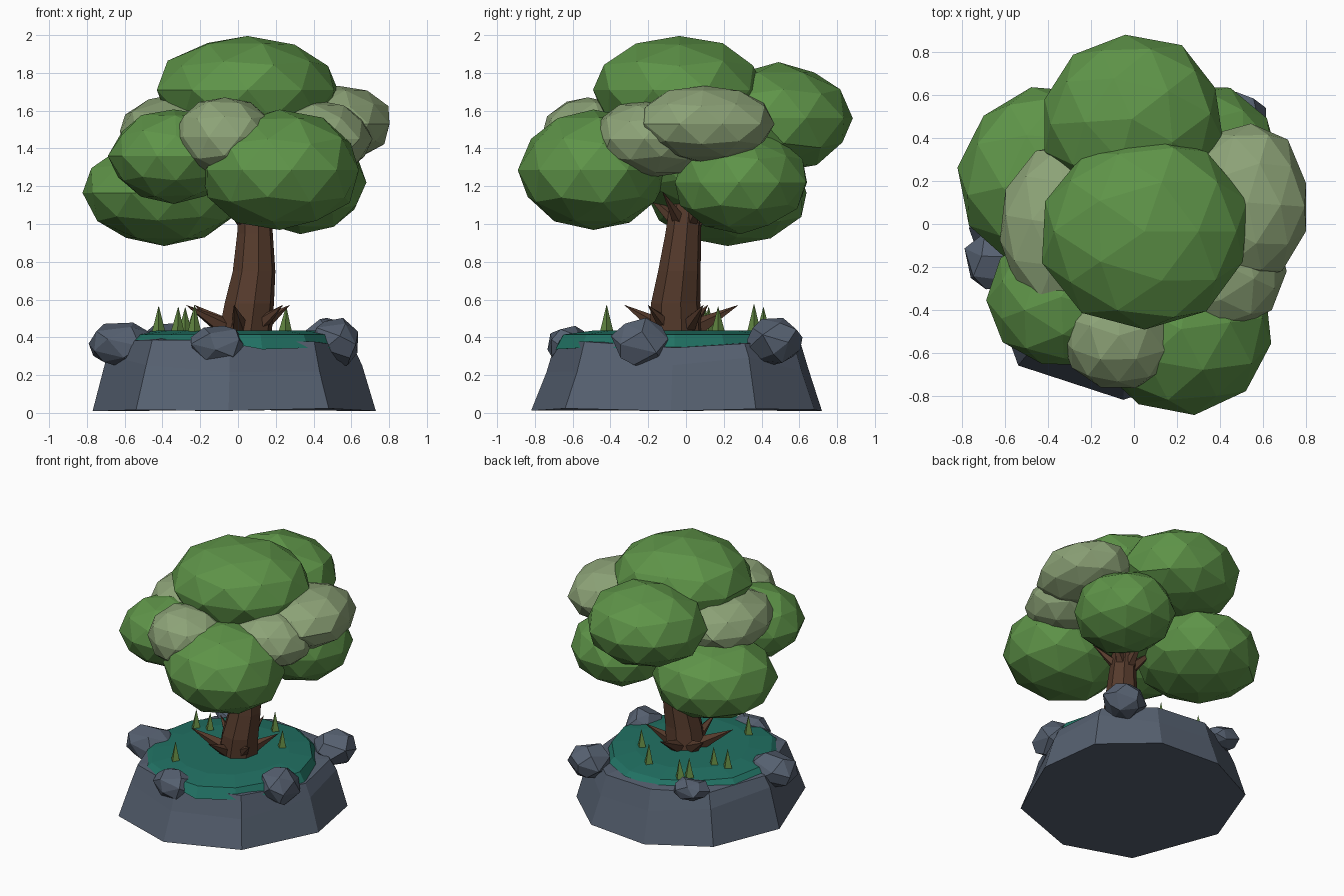
import bpy, bmesh, math, random
from mathutils import Vector, Matrix

if "Cube" in bpy.data.objects:
    bpy.data.objects.remove(bpy.data.objects["Cube"])

random.seed(7)


def material(name, rgb):
    m = bpy.data.materials.new(name)
    m.diffuse_color = (*rgb, 1)
    m.use_nodes = True
    m.node_tree.nodes["Principled BSDF"].inputs["Base Color"].default_value = m.diffuse_color
    return m


LEAF = material("leaf_green", (0.112, 0.295, 0.065))
PALE = material("pale_leaf", (0.265, 0.365, 0.185))
BARK = material("bark_brown", (0.092, 0.043, 0.025))
ROCK = material("slate_rock", (0.092, 0.117, 0.162))
TURF = material("teal_turf", (0.015, 0.165, 0.125))
BLADE = material("grass_blade", (0.125, 0.25, 0.055))


def finish(name, bm, mat):
    bmesh.ops.recalc_face_normals(bm, faces=bm.faces)
    mesh = bpy.data.meshes.new(name)
    bm.to_mesh(mesh)
    bm.free()
    mesh.materials.append(mat)
    ob = bpy.data.objects.new(name, mesh)
    bpy.context.collection.objects.link(ob)
    return ob


def blob(name, centre, radii, mat, jitter=0.03, turn=0.0):
    bm = bmesh.new()
    bmesh.ops.create_icosphere(bm, subdivisions=2, radius=1)
    rot = Matrix.Rotation(turn, 3, 'Z')
    for v in bm.verts:
        p = rot @ v.co * (1 + random.uniform(-jitter, jitter))
        v.co = Vector(centre) + Vector([p[i] * radii[i] for i in range(3)])
    return finish(name, bm, mat)


def boulder(name, centre, radii, turn):
    """Chunky stone: convex hull of a few scattered points on an ellipsoid."""
    bm = bmesh.new()
    rot = Matrix.Rotation(turn, 3, 'Z')
    count = 20
    for k in range(count):
        z = 1 - 2 * (k + 0.5) / count
        a = k * 2.4 + random.uniform(-0.3, 0.3)
        s = math.sqrt(1 - z * z)
        p = rot @ Vector((s * math.cos(a), s * math.sin(a), z)) * random.uniform(0.98, 1.1)
        bm.verts.new(Vector(centre) + Vector([p[i] * radii[i] for i in range(3)]))
    bmesh.ops.convex_hull(bm, input=bm.verts)
    bmesh.ops.delete(bm, geom=[v for v in bm.verts if not v.link_faces], context='VERTS')
    bmesh.ops.dissolve_limit(bm, angle_limit=0.3, verts=bm.verts, edges=bm.edges)
    return finish(name, bm, ROCK)


def loft(name, rings, mat):
    """Skin a stack of rings that have equal point counts, with end caps."""
    bm = bmesh.new()
    rows = [[bm.verts.new(p) for p in r] for r in rings]
    n = len(rows[0])
    for a, b in zip(rows, rows[1:]):
        for i in range(n):
            j = (i + 1) % n
            bm.faces.new((a[i], a[j], b[j], b[i]))
    for r in (rows[0], rows[-1]):
        c = bm.verts.new(sum((v.co for v in r), Vector()) / n)
        for i in range(n):
            bm.faces.new((r[i], r[(i + 1) % n], c))
    return finish(name, bm, mat)


def spike(name, a, b, r, mat, sides=5):
    a, b = Vector(a), Vector(b)
    d = b - a
    bm = bmesh.new()
    bmesh.ops.create_cone(bm, cap_ends=True, segments=sides, radius1=r, radius2=0.001, depth=d.length)
    m = Matrix.Translation((a + b) / 2) @ d.to_track_quat('Z', 'Y').to_matrix().to_4x4()
    bmesh.ops.transform(bm, matrix=m, verts=bm.verts)
    return finish(name, bm, mat)


# Rock plinth: irregular nine-sided stump, dipping on its right side
foot = [(-0.54, -0.66), (-0.05, -0.82), (0.48, -0.64), (0.73, -0.08), (0.66, 0.37),
        (0.32, 0.68), (-0.15, 0.72), (-0.58, 0.50), (-0.77, -0.02)]


def plinth_ring(scale, z, wobble):
    return [(x * scale, y * scale, z - 0.04 * max(x, 0) * (z > 0.3) + random.uniform(-wobble, wobble))
            for x, y in foot]


loft("rock_plinth", [plinth_ring(1.0, 0.02, 0.012), plinth_ring(0.90, 0.26, 0.05),
                     plinth_ring(0.84, 0.385, 0.012), plinth_ring(0.70, 0.395, 0.005)], ROCK)

# Turf: thin cap following the rim, with an uneven edge
n = 14
edge = [random.uniform(0.54, 0.60) for _ in range(n)]
drop = [0.38 - (0.04 if math.cos(math.tau * i / n + 0.5) > 0.3 else 0) + random.uniform(-0.01, 0.01)
        for i in range(n)]


def turf_ring(scale, z=None):
    return [(-0.01 + edge[i] * scale * math.cos(math.tau * i / n),
             -0.06 + edge[i] * 1.04 * scale * math.sin(math.tau * i / n),
             drop[i] if z is None else z) for i in range(n)]


loft("turf", [turf_ring(1.05), turf_ring(0.98, 0.415), turf_ring(0.7, 0.437)], TURF)

# Boulders around the rim
for i, (c, r, t) in enumerate([
        ((-0.61, -0.17, 0.36), (0.18, 0.15, 0.12), 0.3),
        ((-0.10, -0.62, 0.36), (0.15, 0.12, 0.105), 1.0),
        ((0.52, -0.24, 0.37), (0.13, 0.15, 0.135), 0.6),
        ((0.48, 0.47, 0.38), (0.15, 0.14, 0.125), 1.5),
        ((-0.38, 0.48, 0.40), (0.13, 0.11, 0.075), 0.9)]):
    boulder(f"boulder_{i}", c, r, t)

# Trunk: bent eight-sided tube (x, y, z, radius)
path = [(0.035, -0.05, 0.40, 0.145), (0.06, -0.055, 0.58, 0.133), (0.085, -0.035, 0.75, 0.115),
        (0.09, -0.015, 0.95, 0.096), (0.085, 0.0, 1.10, 0.088), (0.06, 0.0, 1.40, 0.06)]
loft("trunk", [[(x + r * math.cos(math.tau * k / 8 + 0.2), y + r * math.sin(math.tau * k / 8 + 0.2), z)
                for k in range(8)] for x, y, z, r in path], BARK)

# Roots curling up at the base, and branch spurs under the canopy
for i in range(6):
    a = math.tau * i / 6 + 0.45
    c, s = math.cos(a), math.sin(a)
    reach = random.uniform(0.27, 0.33)
    spike(f"root_{i}", (0.02 + 0.06 * c, -0.04 + 0.06 * s, 0.43),
          (reach * c, -0.04 + reach * s, 0.57), 0.06, BARK)
    spike(f"branch_{i}", (0.08 + 0.04 * c, 0.04 * s, 1.0),
          (0.08 + 0.22 * c, 0.22 * s, 1.17), 0.045, BARK)

# Grass blades
for i, (x, y) in enumerate([(-0.23, -0.42), (0.25, 0.17), (0.06, 0.36), (-0.42, 0.1),
                            (-0.32, 0.12), (-0.28, 0.36), (-0.24, 0.41)]):
    h = random.uniform(0.54, 0.58)
    spike(f"grass_blade_{i}", (x, y, 0.42), (x + random.uniform(-0.01, 0.01), y, h), 0.038, BLADE, 4)

# Canopy: green masses
for i, (c, r) in enumerate([
        ((0.05, -0.035, 1.71), (0.49, 0.46, 0.29)),    # crown
        ((-0.01, 0.49, 1.56), (0.43, 0.395, 0.29)),    # rear
        ((0.22, -0.49, 1.285), (0.43, 0.40, 0.32)),    # front right
        ((-0.39, 0.22, 1.165), (0.43, 0.44, 0.285)),   # left
        ((0.33, 0.29, 1.22), (0.35, 0.36, 0.27)),      # back right
        ((-0.34, -0.34, 1.36), (0.34, 0.33, 0.25)),    # front left
        ((0.05, 0.02, 1.36), (0.36, 0.35, 0.29))]):    # core
    blob(f"leaf_mass_{i}", c, r, LEAF, turn=i * 0.7)

# Canopy: pale masses
for i, (c, r) in enumerate([
        ((-0.07, -0.52, 1.46), (0.27, 0.26, 0.215)),   # front
        ((0.53, 0.10, 1.53), (0.29, 0.37, 0.205)),     # right
        ((0.42, -0.19, 1.45), (0.29, 0.31, 0.21)),     # right front
        ((-0.30, -0.01, 1.49), (0.34, 0.40, 0.20))]):  # left
    blob(f"pale_leaf_mass_{i}", c, r, PALE, turn=i * 0.9 + 0.3)
